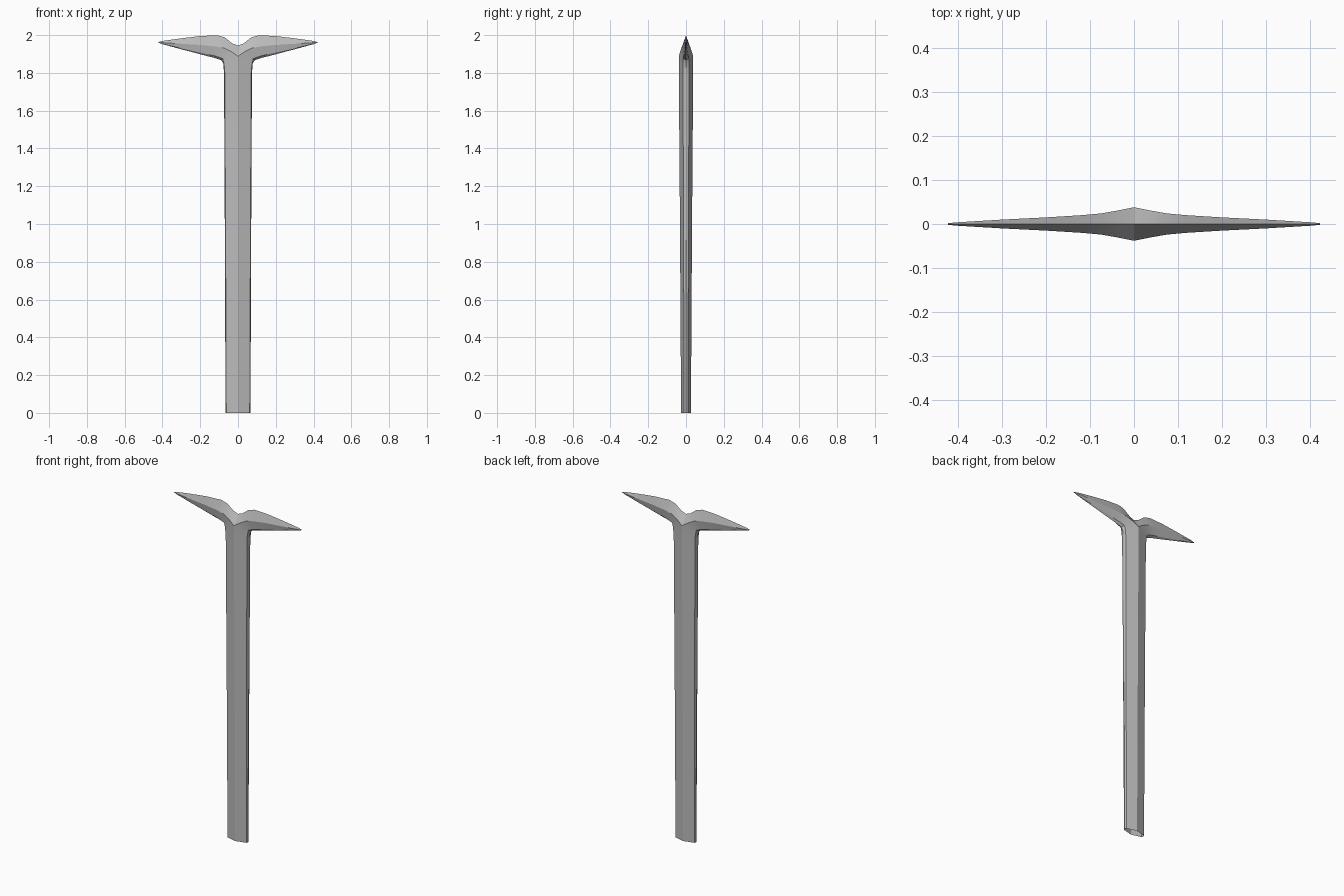
import bpy, bmesh, math

cube = bpy.data.objects.get("Cube")
if cube:
    bpy.data.objects.remove(cube, do_unlink=True)

# Single grey metal
metal = bpy.data.materials.new("grey metal")
metal.use_nodes = True
grey = (0.5, 0.5, 0.5, 1)
metal.diffuse_color = grey
metal.node_tree.nodes["Principled BSDF"].inputs["Base Color"].default_value = grey


def make_blade(name, quarter):
    """Mirror one quarter surface across x and y into a closed blade."""
    bm = bmesh.new()
    for sx in (1, -1):
        for sy in (1, -1):
            for face in quarter:
                pts = [(sx * x, -sy * y, z) for x, y, z in face]
                bm.faces.new([bm.verts.new(p) for p in pts])
    bmesh.ops.remove_doubles(bm, verts=bm.verts, dist=0.0004)
    bmesh.ops.dissolve_degenerate(bm, edges=bm.edges, dist=0.0001)
    bmesh.ops.recalc_face_normals(bm, faces=bm.faces)
    mesh = bpy.data.meshes.new(name)
    bm.to_mesh(mesh)
    bm.free()
    mesh.materials.append(metal)
    obj = bpy.data.objects.new(name, mesh)
    bpy.context.collection.objects.link(obj)
    bpy.ops.object.select_all(action="DESELECT")
    obj.select_set(True)
    bpy.context.view_layer.objects.active = obj
    bpy.ops.object.shade_smooth_by_angle(angle=math.radians(22))
    return obj


# Shaft stations: height, half width, ridge depth, shoulder depth
shaft = [(0, 0.066, 0.026, 0.010), (1.0, 0.070, 0.032, 0.013),
         (1.8, 0.074, 0.038, 0.016), (1.85, 0.078, 0.038, 0.017)]
rows = []
for z, w, ridge, shoulder in shaft:
    rows.append([(w, 0, z), (w - 0.004, shoulder, z), (0, ridge, z)])
rows[-1][2] = (0, 0.038, 1.888)

# Arm stations: lower edge x, z; ridge x, z, depth; top edge x, z
arm = [(0.09, 1.868, 0.035, 1.912, 0.031, 0.03, 1.956),
       (0.13, 1.881, 0.075, 1.932, 0.024, 0.07, 1.988),
       (0.16, 1.888, 0.12, 1.940, 0.020, 0.11, 1.999),
       (0.22, 1.904, 0.20, 1.948, 0.015, 0.20, 1.995),
       (0.30, 1.925, 0.30, 1.954, 0.010, 0.30, 1.983),
       (0.40, 1.952, 0.40, 1.960, 0.004, 0.40, 1.969),
       (0.423, 1.961, 0.423, 1.962, 0.002, 0.423, 1.963)]
tops = [(0, 0, 1.945)]
for ex, ez, rx, rz, depth, tx, tz in arm:
    t = 0.17
    lower = (ex + (rx - ex) * t, depth * 0.5, ez + (rz - ez) * t)
    rows.append([(ex, 0, ez), lower, (rx, depth, rz)])
    tops.append((tx, 0, tz))

# Lower strips sweep up the shaft and out along the arm
faces = []
for a, b in zip(rows, rows[1:]):
    for i in range(2):
        faces.append([a[i], a[i + 1], b[i + 1], b[i]])

# Upper strip joins the arm ridge to the top edge
ridges = [row[2] for row in rows[len(shaft) - 1:]]
for i in range(len(arm)):
    faces.append([ridges[i], tops[i], tops[i + 1], ridges[i + 1]])
# Tip closure
faces.append([rows[-1][0], rows[-1][1], rows[-1][2], tops[-1]])

make_blade("winged_blade", faces)
